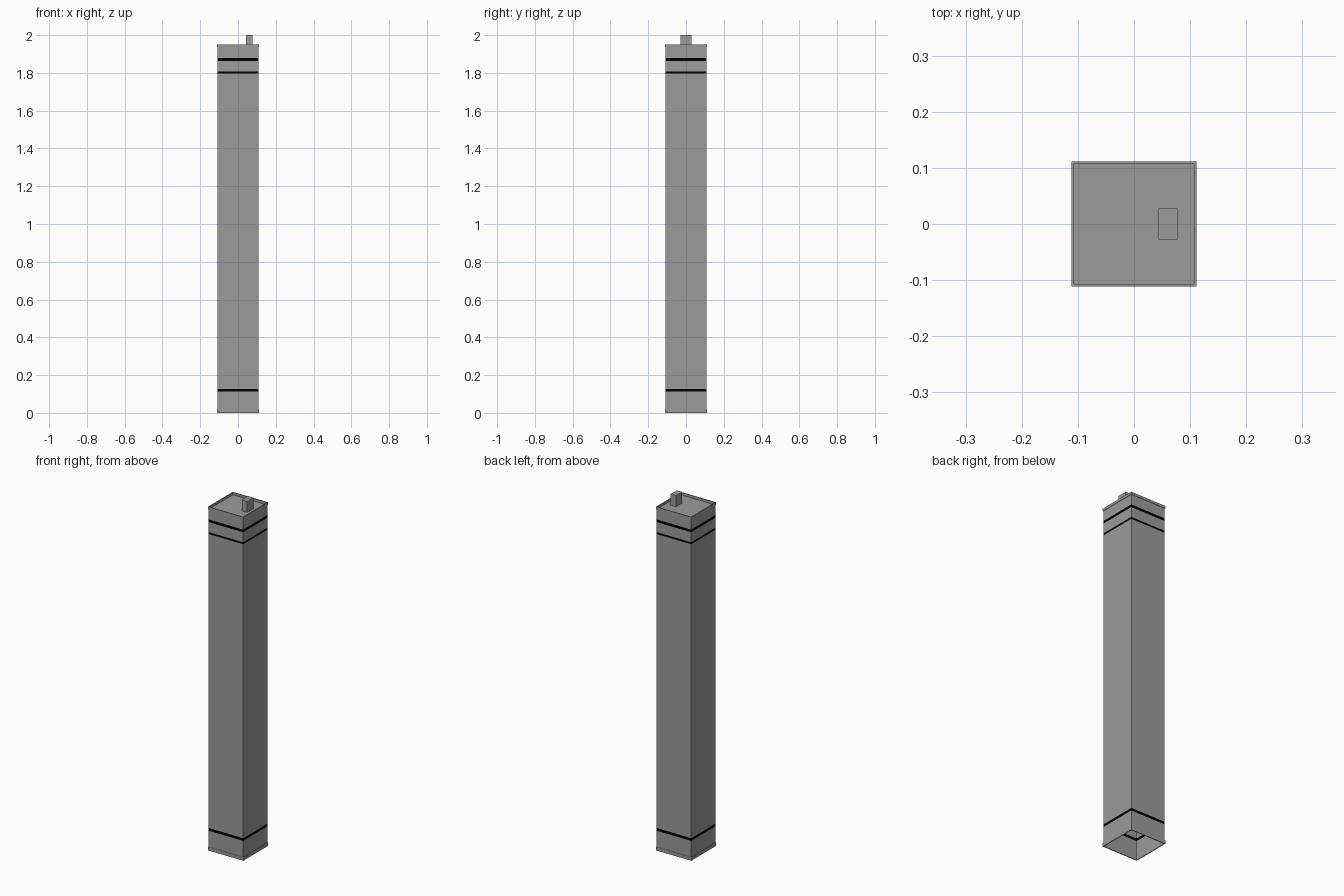
import bpy, bmesh

if "Cube" in bpy.data.objects:
    bpy.data.objects.remove(bpy.data.objects["Cube"])

BODY, LIP_IN, LIP_OUT = 0.109, 0.1065, 0.111     # half widths
FLOOR, RIM_TOP = 1.937, 1.951


def material(name, value):
    mat = bpy.data.materials.new(name)
    mat.diffuse_color = (value, value, value, 1)
    mat.use_nodes = True
    mat.node_tree.nodes["Principled BSDF"].inputs["Base Color"].default_value = mat.diffuse_color
    return mat


black = material("black_band", 0.0)
grey = material("dark_grey", 0.33)


def square_sweep(name, profile, closed=False, cap=False, mat=grey):
    """Sweep (half width, z) points around a square; optionally close or cap."""
    bm = bmesh.new()
    rings = [[bm.verts.new((sx * h, sy * h, z))
              for sx, sy in ((-1, -1), (1, -1), (1, 1), (-1, 1))]
             for h, z in profile]
    pairs = list(zip(rings, rings[1:]))
    if closed:
        pairs.append((rings[-1], rings[0]))
    for a, b in pairs:
        for i in range(4):
            j = (i + 1) % 4
            bm.faces.new((a[i], a[j], b[j], b[i]))
    if cap:
        bm.faces.new(rings[-1])
    mesh = bpy.data.meshes.new(name)
    bm.to_mesh(mesh)
    bm.free()
    mesh.materials.append(mat)
    bpy.context.collection.objects.link(bpy.data.objects.new(name, mesh))


def lip(name, z0, z1):
    square_sweep(name, [(LIP_OUT, z0), (LIP_OUT, z1), (LIP_IN, z1), (LIP_IN, z0)], closed=True)


# Hollow post, open below, with flush black bands
bands = [(0.112, 0.127), (1.796, 1.807), (1.864, 1.879)]
z = 0.0
for n, (z0, z1) in enumerate(bands):
    square_sweep(f"post_section_{n + 1}", [(BODY, z), (BODY, z0)])
    square_sweep(f"band_{n + 1}", [(BODY, z0), (BODY, z1)], mat=black)
    z = z1
square_sweep("post_top_section", [(BODY, z), (BODY, FLOOR)], cap=True)

# Thin lips at foot and top
lip("foot_lip", 0.0, 0.02)
lip("top_rim", FLOOR, RIM_TOP)

# Small block standing in the top tray
bpy.ops.mesh.primitive_cube_add(size=1, location=(0.0605, 0, (FLOOR + 2.0) / 2))
block = bpy.context.object
block.name = "top_block"
block.scale = (0.034, 0.056, 2.0 - FLOOR)
block.data.materials.append(grey)
